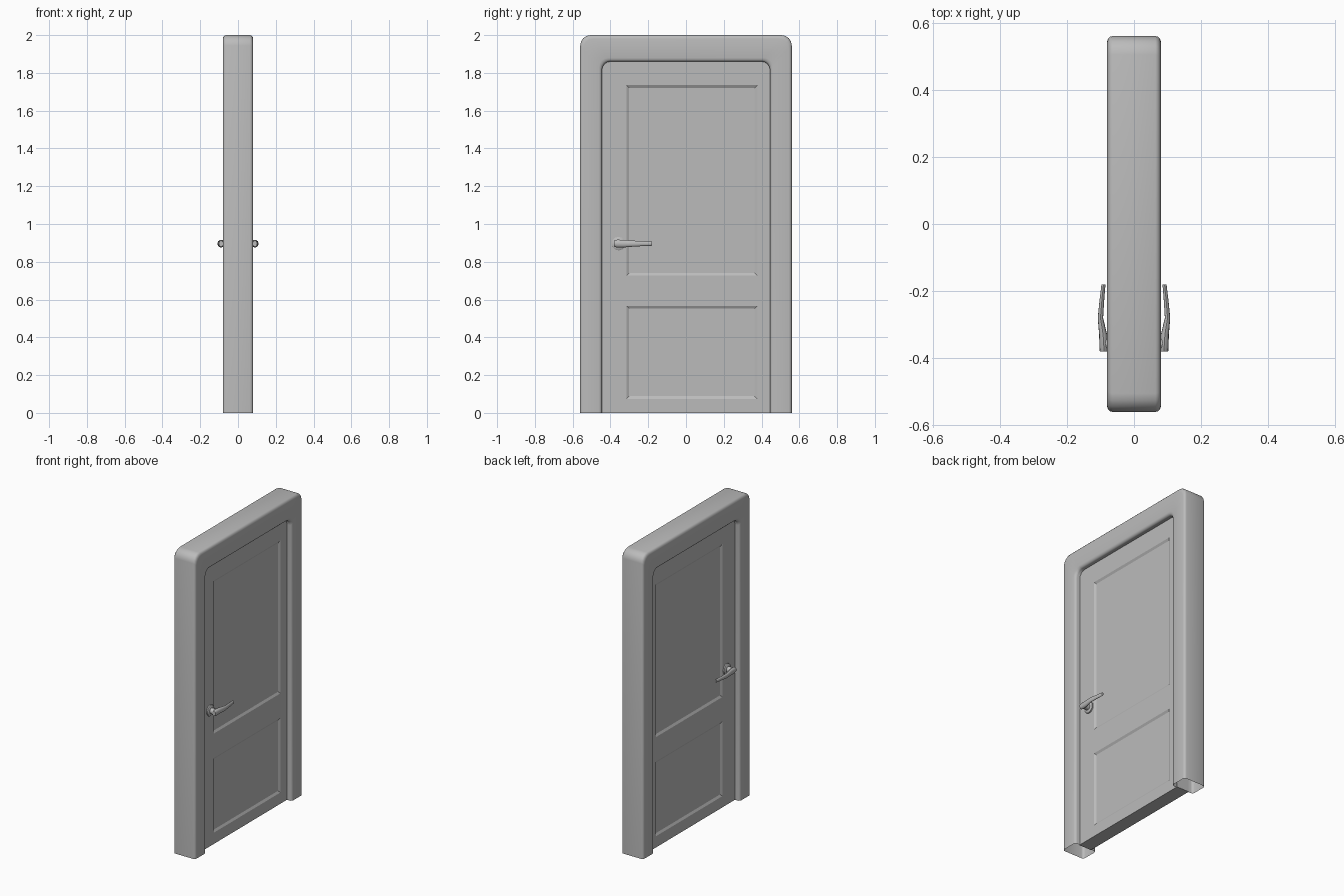
import bpy, bmesh, math
from mathutils import Vector

cube = bpy.data.objects.get("Cube")
if cube:
    bpy.data.objects.remove(cube, do_unlink=True)

grey = bpy.data.materials.new("plain grey")
grey.use_nodes = True
COLOUR = (0.5, 0.5, 0.5, 1)
grey.diffuse_color = COLOUR
grey.node_tree.nodes["Principled BSDF"].inputs["Base Color"].default_value = COLOUR


def finish(bm, name, angle=None):
    bmesh.ops.recalc_face_normals(bm, faces=bm.faces)
    mesh = bpy.data.meshes.new(name)
    bm.to_mesh(mesh)
    bm.free()
    mesh.materials.append(grey)
    obj = bpy.data.objects.new(name, mesh)
    bpy.context.collection.objects.link(obj)
    if angle:
        bpy.ops.object.select_all(action='DESELECT')
        obj.select_set(True)
        bpy.context.view_layer.objects.active = obj
        bpy.ops.object.shade_smooth_by_angle(angle=math.radians(angle))
    return obj


def loft(bm, rings):
    """Join closed rings of points with quads."""
    rows = [[bm.verts.new(p) for p in ring] for ring in rings]
    n = len(rows[0])
    for a, b in zip(rows, rows[1:]):
        for i in range(n):
            j = (i + 1) % n
            bm.faces.new((a[i], a[j], b[j], b[i]))
    return rows


# Door frame: rounded section swept around an arch, open under the legs
def arch(half, top, r, steps=4):
    pts = [(-half, 0)]
    for k in range(steps + 1):
        a = math.pi / 2 * k / steps
        pts.append((-half + r - r * math.cos(a), top - r + r * math.sin(a)))
    return pts + [(-y, z) for y, z in reversed(pts)]


def frame_section(width=0.115, depth=0.08, r=0.016, steps=3):
    pts = []
    for q, (cw, cx) in enumerate([(1, 1), (0, 1), (0, -1), (1, -1)]):
        w = width - r if cw else r
        for k in range(steps + 1):
            a = math.pi / 2 * (q + k / steps)
            pts.append(((w + r * math.cos(a)) / width, cx * (depth - r) + r * math.sin(a)))
    return pts


bm = bmesh.new()
rings = []
for (oy, oz), (iy, iz) in zip(arch(0.56, 2, 0.055), arch(0.445, 1.86, 0.045)):
    rings.append([(x, oy + (iy - oy) * t, oz + (iz - oz) * t) for t, x in frame_section()])
loft(bm, rings)
finish(bm, "door_frame", 60)

# Door leaf with two sunken panels on each face
LEAF = 0.045
Y_CUTS = [-0.45, -0.315, 0.378, 0.45]
Z_CUTS = [0, 0.074, 0.567, 0.727, 1.735, 1.87]
bm = bmesh.new()
for side in (-1, 1):
    grid = [[bm.verts.new((side * LEAF, y, z)) for z in Z_CUTS] for y in Y_CUTS]
    panels = []
    for i in range(len(Y_CUTS) - 1):
        for j in range(len(Z_CUTS) - 1):
            quad = [grid[i][j], grid[i + 1][j], grid[i + 1][j + 1], grid[i][j + 1]]
            face = bm.faces.new(quad if side > 0 else quad[::-1])
            if i == 1 and j in (1, 3):
                panels.append(face)
    bm.normal_update()
    bmesh.ops.inset_individual(bm, faces=panels, thickness=0.02, depth=-0.008)
bmesh.ops.bridge_loops(bm, edges=[e for e in bm.edges if e.is_boundary])
finish(bm, "door_leaf")

# Lever handles, one on each face
HANDLE_Y, HANDLE_Z = -0.357, 0.896


def disc_ring(x, radius, n=12):
    return [(x, HANDLE_Y + radius * math.cos(2 * math.pi * k / n),
             HANDLE_Z + radius * math.sin(2 * math.pi * k / n)) for k in range(n)]


def lever_ring(y, x, half_x, half_z, n=12):
    return [(x + half_x * math.cos(2 * math.pi * k / n), y,
             HANDLE_Z + half_z * math.sin(2 * math.pi * k / n)) for k in range(n)]


def mirrored_part(name, rings):
    for side, label in ((1, "left"), (-1, "right")):
        bm = bmesh.new()
        rows = loft(bm, [[(side * x, y, z) for x, y, z in ring] for ring in rings])
        bm.faces.new(rows[0])
        bm.faces.new(rows[-1])
        finish(bm, f"{label}_{name}", 40)


mirrored_part("handle_rose", [disc_ring(x, r) for x, r in
                              [(0.04, 0.036), (0.053, 0.036), (0.057, 0.03)]])
mirrored_part("handle_neck", [disc_ring(x, r) for x, r in [(0.05, 0.019), (0.09, 0.019)]])
mirrored_part("handle_lever", [lever_ring(*s) for s in [
    (-0.38, 0.09, 0.012, 0.016), (-0.365, 0.09, 0.013, 0.021), (-0.33, 0.092, 0.012, 0.02),
    (-0.28, 0.1, 0.008, 0.016), (-0.23, 0.096, 0.007, 0.013), (-0.18, 0.091, 0.006, 0.011)]])
